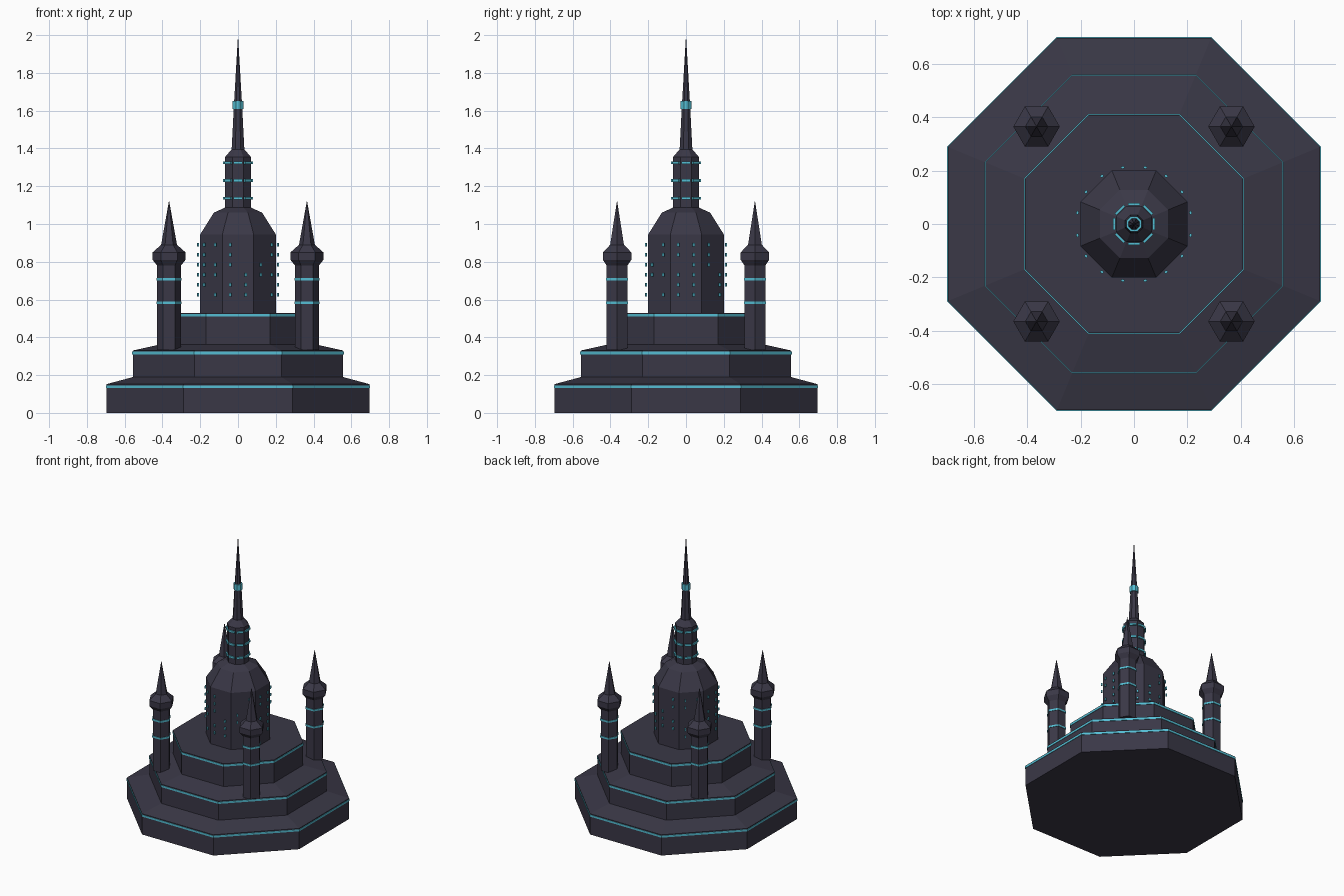
import bpy, bmesh, random
from math import pi, cos, sin
from mathutils import Matrix

if "Cube" in bpy.data.objects:
    bpy.data.objects.remove(bpy.data.objects["Cube"], do_unlink=True)


def make_material(name, color):
    mat = bpy.data.materials.new(name)
    mat.use_nodes = True
    mat.diffuse_color = color
    mat.node_tree.nodes["Principled BSDF"].inputs["Base Color"].default_value = color
    return mat


STONE = make_material("dark stone", (0.042, 0.039, 0.062, 1))
GLOW = make_material("cyan glow", (0.09, 0.52, 0.66, 1))


def finish(name, bm, mat, location=(0, 0, 0)):
    bmesh.ops.recalc_face_normals(bm, faces=bm.faces)
    mesh = bpy.data.meshes.new(name)
    bm.to_mesh(mesh)
    bm.free()
    mesh.materials.append(mat)
    obj = bpy.data.objects.new(name, mesh)
    obj.location = location
    bpy.context.collection.objects.link(obj)
    return obj


def turned(name, profile, sides, mat, turn=0.0, location=(0, 0, 0)):
    """Faceted solid from (corner radius, height) points, bottom to top."""
    bm = bmesh.new()
    rings = []
    for r, z in profile:
        if r == 0:
            rings.append([bm.verts.new((0, 0, z))] * sides)
        else:
            angles = [turn + 2 * pi * i / sides for i in range(sides)]
            rings.append([bm.verts.new((r * cos(a), r * sin(a), z)) for a in angles])
    for low, high in zip(rings, rings[1:]):
        for i in range(sides):
            j = (i + 1) % sides
            corners = dict.fromkeys((low[i], low[j], high[j], high[i]))
            bm.faces.new(list(corners))
    for ring, (r, z) in ((rings[0], profile[0]), (rings[-1], profile[-1])):
        if r:
            bm.faces.new(ring)
    return finish(name, bm, mat, location)


def octagon(name, profile, mat=STONE):
    """Octagonal solid given by distance to its flat sides."""
    return turned(name, [(r / cos(pi / 8), z) for r, z in profile], 8, mat, pi / 8)


def add_box(bm, angle, radius, z, size):
    """Small box facing outward at an angle around the centre."""
    place = (Matrix.Rotation(angle, 4, "Z") @ Matrix.Translation((radius, 0, z))
             @ Matrix.Diagonal((*size, 1)))
    bmesh.ops.create_cube(bm, size=1, matrix=place)


# Stepped base: wall, then a gently sloping terrace
tiers = [("lower", 0.697, 0, 0.152, 0.555, 0.19),
         ("middle", 0.557, 0.15, 0.33, 0.40, 0.365),
         ("upper", 0.409, 0.33, 0.53, 0.19, 0.53)]
for label, r, bottom, edge, inner, top in tiers:
    octagon(label + "_tier", [(r, bottom), (r, edge), (inner, top)])
    octagon(label + "_tier_band", [(r + 0.003, edge - 0.02), (r + 0.003, edge - 0.006)], GLOW)

# Main keep with its tapered shoulders
octagon("keep", [(0.2, 0.52), (0.2, 0.945), (0.128, 1.06), (0.066, 1.088)])

# Upper turret and spire
octagon("turret", [(0.068, 1.08), (0.068, 1.355), (0.034, 1.395)])
octagon("spire", [(0.034, 1.39), (0.021, 1.64), (0, 2.0)])
octagon("spire_band", [(0.028, 1.608), (0.028, 1.651)], GLOW)

# Glowing strips on every turret side
bm = bmesh.new()
for z in (1.137, 1.23, 1.324):
    for i in range(8):
        add_box(bm, i * pi / 4, 0.074, z, (0.009, 0.046, 0.014))
finish("turret_strips", bm, GLOW)

# Lit windows around the keep, some left out
random.seed(4)
bm = bmesh.new()
for i in range(16):
    for row in range(6):
        if random.random() < 0.65:
            add_box(bm, (i + 0.5) * pi / 8, 0.216, 0.625 + row * 0.053, (0.009, 0.012, 0.018))
finish("keep_windows", bm, GLOW)

# Four corner towers
shaft = [(0.063, 0.333), (0.063, 0.785)]
cap = [(0.063, 0.78), (0.087, 0.81), (0.087, 0.85), (0.042, 0.89), (0, 1.125)]
for side, sx in (("left", 1), ("right", -1)):
    for end, sy in (("front", -1), ("back", 1)):
        spot = (sx * 0.365, sy * 0.365, 0)
        name = f"{end}_{side}_tower"
        turned(name + "_shaft", shaft, 6, STONE, 0, spot)
        turned(name + "_roof", cap, 6, STONE, 0, spot)
        for label, z in (("low", 0.576), ("high", 0.70)):
            turned(f"{name}_{label}_band", [(0.067, z), (0.067, z + 0.013)], 6, GLOW, 0, spot)
